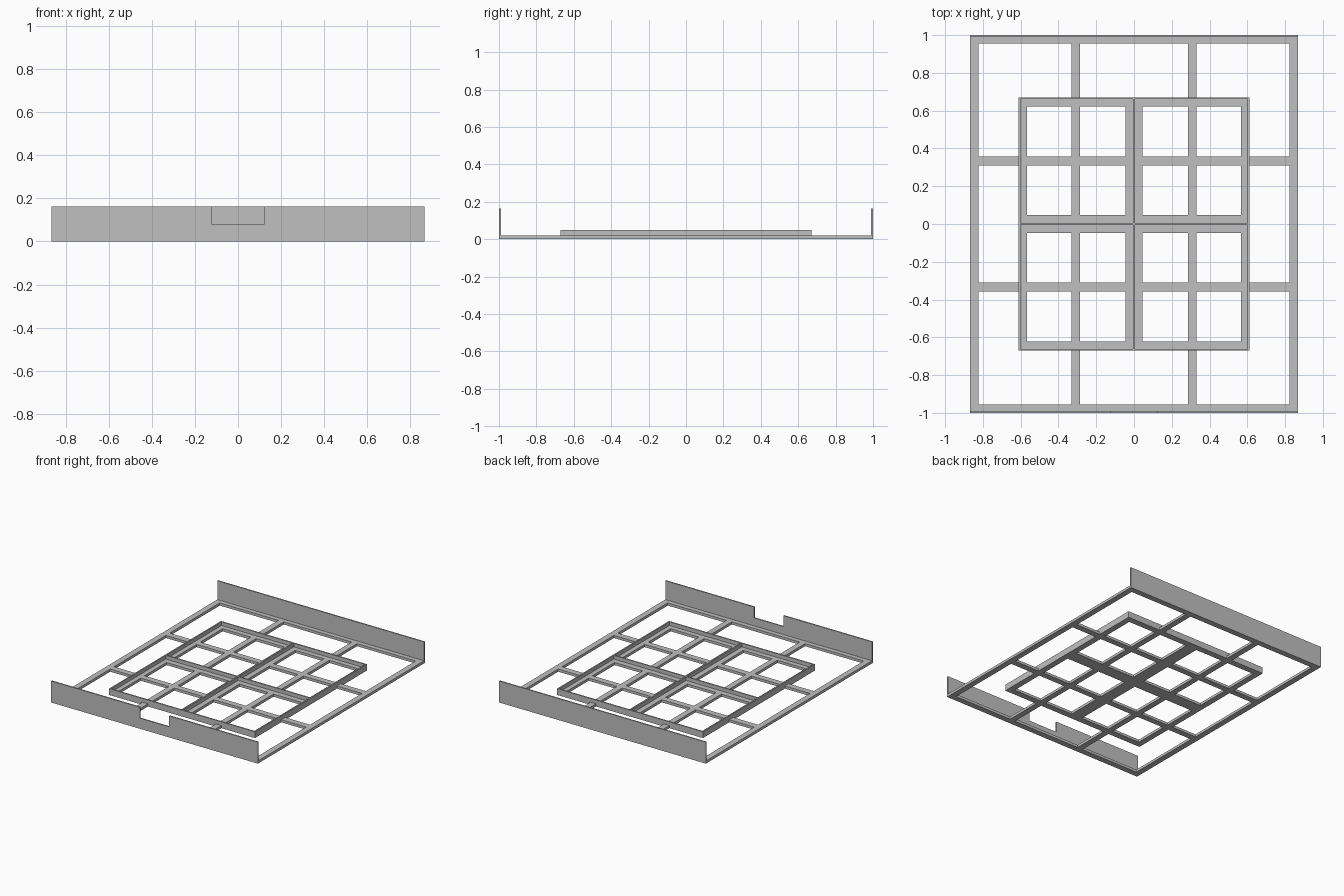
import bpy, bmesh

if "Cube" in bpy.data.objects:
    bpy.data.objects.remove(bpy.data.objects["Cube"])

grey = bpy.data.materials.new("light grey")
grey.diffuse_color = (0.527, 0.527, 0.527, 1)
grey.use_nodes = True
grey.node_tree.nodes["Principled BSDF"].inputs["Base Color"].default_value = grey.diffuse_color


def finish(name, bm):
    bmesh.ops.recalc_face_normals(bm, faces=bm.faces)
    mesh = bpy.data.meshes.new(name)
    bm.to_mesh(mesh)
    bm.free()
    mesh.materials.append(grey)
    bpy.context.collection.objects.link(bpy.data.objects.new(name, mesh))


def extrude(bm, vec):
    res = bmesh.ops.extrude_face_region(bm, geom=bm.faces[:], use_keep_orig=True)
    verts = [g for g in res["geom"] if isinstance(g, bmesh.types.BMVert)]
    bmesh.ops.translate(bm, verts=verts, vec=vec)


def lattice(name, xs, ys, solid, z0, z1):
    """Slab made of the grid cells whose centre passes the solid rule."""
    xs = sorted({s * x for x in xs for s in (-1, 1)})
    ys = sorted({s * y for y in ys for s in (-1, 1)})
    bm = bmesh.new()
    for x0, x1 in zip(xs, xs[1:]):
        for y0, y1 in zip(ys, ys[1:]):
            if solid(abs(x0 + x1) / 2, abs(y0 + y1) / 2):
                bm.faces.new([bm.verts.new((x, y, z0)) for x, y in
                              ((x0, y0), (x1, y0), (x1, y1), (x0, y1))])
    bmesh.ops.remove_doubles(bm, verts=bm.verts, dist=1e-5)
    extrude(bm, (0, 0, z1 - z0))
    finish(name, bm)


def end_plate(name, outline, y, thickness):
    bm = bmesh.new()
    bm.faces.new([bm.verts.new((x, y, z)) for x, z in outline])
    extrude(bm, (0, thickness, 0))
    finish(name, bm)


W, L, T = 0.867, 1.0, 0.01        # half width, half length, sheet thickness
IW, IL = 0.612, 0.671             # half size of the inner tray
BASE, RIM, TOP = 0.02, 0.048, 0.163


def base_solid(x, y):
    outer = x > 0.822 or y > 0.955
    bars = 0.285 < x < 0.33 or 0.311 < y < 0.357
    ring = x < IW and y < IL and (x > 0.566 or y > 0.623)
    cross = (x < 0.046 and y < IL) or (y < 0.047 and x < IW)
    return outer or bars or ring or cross


# Flat lattice base
lattice("base_lattice", (W, 0.822, IW, 0.566, 0.33, 0.285, 0.046),
        (L, 0.955, IL, 0.623, 0.357, 0.311, 0.047), base_solid, 0, BASE)

# Thin upright rim and dividers of the four-part tray
lattice("tray_rim", (IW, IW - T, T / 2), (IL, IL - T, T / 2),
        lambda x, y: x > IW - T or y > IL - T or x < T / 2 or y < T / 2,
        BASE, RIM)

# Upright end plates, the front one notched
end_plate("back_plate", ((-W, 0), (W, 0), (W, TOP), (-W, TOP)), L, -T)
N, NZ = 0.123, 0.08
end_plate("front_plate", ((-W, 0), (W, 0), (W, TOP), (N, TOP), (N, NZ),
                          (-N, NZ), (-N, TOP), (-W, TOP)), -L, T)
